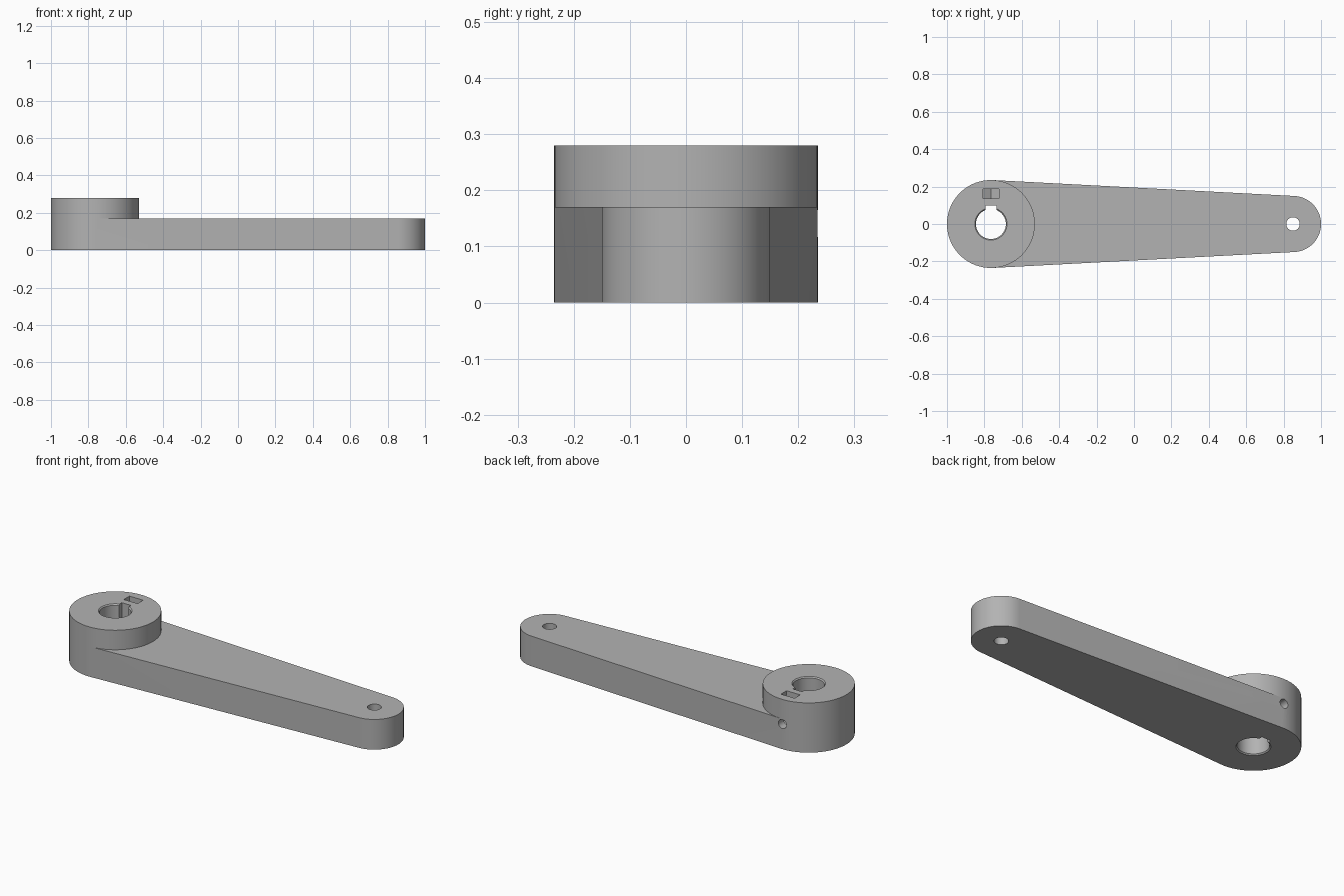
import bpy
import bmesh
from math import acos, cos, sin, pi, radians

cube = bpy.data.objects.get("Cube")
if cube:
    bpy.data.objects.remove(cube)

HUB_X, HUB_R, HUB_TOP = -0.765, 0.235, 0.28
TIP_X, TIP_R, ARM_TOP = 0.85, 0.15, 0.17
TANGENT = acos((HUB_R - TIP_R) / (TIP_X - HUB_X))

grey = bpy.data.materials.new("plain grey")
grey.use_nodes = True
colour = (0.45, 0.45, 0.45, 1)
grey.diffuse_color = colour
grey.node_tree.nodes["Principled BSDF"].inputs["Base Color"].default_value = colour


def make_object(name, bm):
    bmesh.ops.recalc_face_normals(bm, faces=bm.faces[:])
    mesh = bpy.data.meshes.new(name)
    bm.to_mesh(mesh)
    bm.free()
    mesh.materials.append(grey)
    obj = bpy.data.objects.new(name, mesh)
    bpy.context.collection.objects.link(obj)
    return obj


def arc(cx, r, start, end, steps):
    angles = [start + (end - start) * i / steps for i in range(steps + 1)]
    return [(cx + r * cos(a), r * sin(a)) for a in angles]


def ring(bm, points, z):
    return [bm.verts.new((x, y, z)) for x, y in points]


def wall(bm, low, high):
    for i in range(len(low) - 1):
        bm.faces.new((low[i], low[i + 1], high[i + 1], high[i]))


def prism(name, points, z0, z1):
    bm = bmesh.new()
    low, high = ring(bm, points, z0), ring(bm, points, z1)
    wall(bm, low + low[:1], high + high[:1])
    bm.faces.new(low)
    bm.faces.new(high)
    return make_object(name, bm)


def lathe(name, profile, cx, steps=64):
    bm = bmesh.new()
    rings = [ring(bm, arc(cx, r, 0, 2 * pi, steps)[:-1], z) for r, z in profile]
    for low, high in zip(rings, rings[1:]):
        wall(bm, low + low[:1], high + high[:1])
    bm.faces.new(rings[0])
    bm.faces.new(rings[-1])
    return make_object(name, bm)


# Tapered arm with a raised round hub, built as one closed shell
outer = arc(HUB_X, HUB_R, TANGENT, 2 * pi - TANGENT, 48)
inner = arc(HUB_X, HUB_R, -TANGENT, TANGENT, 44)
tip = arc(TIP_X, TIP_R, -TANGENT, TANGENT, 44)
bm = bmesh.new()
outer_low, outer_mid = ring(bm, outer, 0), ring(bm, outer, ARM_TOP)
outer_high = ring(bm, outer, HUB_TOP)
tip_low, tip_high = ring(bm, tip, 0), ring(bm, tip, ARM_TOP)
inner_mid = [outer_mid[-1]] + ring(bm, inner[1:-1], ARM_TOP) + [outer_mid[0]]
inner_high = [outer_high[-1]] + ring(bm, inner[1:-1], HUB_TOP) + [outer_high[0]]
wall(bm, outer_low, outer_mid)
wall(bm, outer_mid, outer_high)
wall(bm, inner_mid, inner_high)
wall(bm, [outer_low[-1]] + tip_low + [outer_low[0]],
     [outer_mid[-1]] + tip_high + [outer_mid[0]])
bm.faces.new(outer_low + tip_low)
bm.faces.new(tip_high + inner_mid[::-1])
bm.faces.new(outer_high + inner_high[1:-1])
arm = make_object("lever_arm", bm)

# Cutters: chamfered bore, keyway, tip hole
bore = lathe("bore_cutter", [(0.096, -0.01), (0.08, 0.006), (0.08, HUB_TOP - 0.006),
                             (0.096, HUB_TOP + 0.01)], HUB_X)
keyway = prism("keyway_cutter", [(HUB_X - 0.029, 0), (HUB_X + 0.029, 0),
                                 (HUB_X + 0.029, 0.1), (HUB_X - 0.029, 0.1)], -0.1, 0.4)
tip_hole = lathe("tip_hole_cutter", [(0.036, -0.1), (0.036, 0.4)], TIP_X, 40)

# Nut slot with a pointed floor, and the set screw hole that crosses it
SCREW_Z = 0.141
slot_profile = [(HUB_X - 0.043, 0.4), (HUB_X - 0.043, SCREW_Z - 0.025),
                (HUB_X, SCREW_Z - 0.05),
                (HUB_X + 0.043, SCREW_Z - 0.025), (HUB_X + 0.043, 0.4)]
nut_slot = prism("nut_slot_cutter", slot_profile, -0.187, -0.137)
screw = prism("screw_hole_cutter",
              [(x, y + SCREW_Z) for x, y in arc(HUB_X, 0.025, 0, 2 * pi, 32)[:-1]],
              -0.3, -0.04)
for cutter in (nut_slot, screw):
    cutter.rotation_euler.x = radians(90)

bpy.ops.object.select_all(action='DESELECT')
bpy.context.view_layer.objects.active = arm
arm.select_set(True)
for cutter in (bore, keyway, tip_hole, nut_slot, screw):
    cutter.hide_render = True
    mod = arm.modifiers.new(cutter.name, 'BOOLEAN')
    mod.operation = 'DIFFERENCE'
    mod.solver = 'EXACT'
    mod.object = cutter
    bpy.context.view_layer.update()
    bpy.ops.object.modifier_apply(modifier=mod.name)
    bpy.data.objects.remove(cutter)

bpy.ops.object.shade_smooth_by_angle(angle=radians(30))
